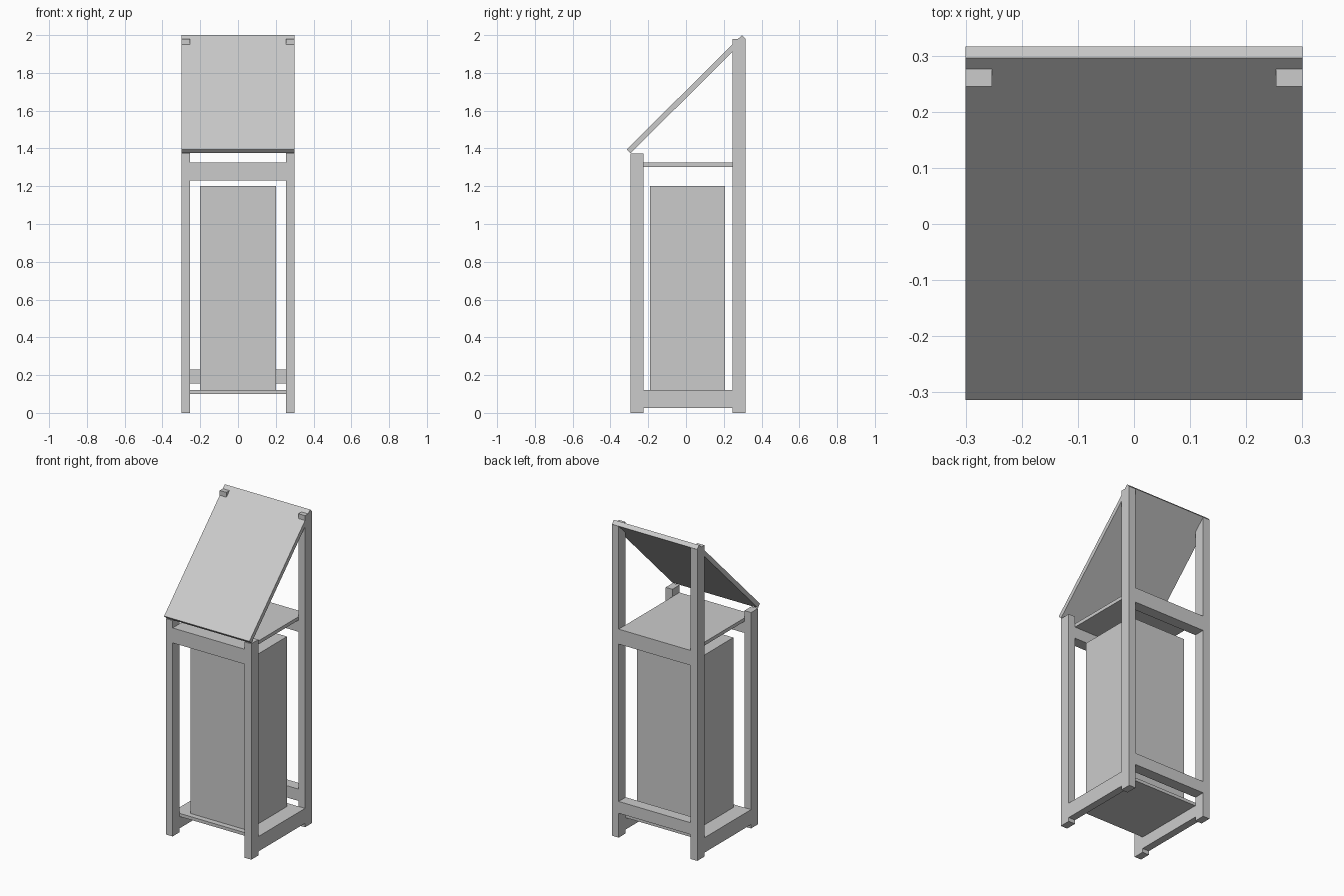
import bpy
import bmesh
from mathutils import Vector

default_cube = bpy.data.objects.get("Cube")
if default_cube:
    bpy.data.objects.remove(default_cube, do_unlink=True)

# Single plain grey for the whole stand
grey = bpy.data.materials.new("plain grey")
grey.use_nodes = True
colour = (0.6, 0.6, 0.6, 1)
grey.diffuse_color = colour
grey.node_tree.nodes["Principled BSDF"].inputs["Base Color"].default_value = colour


def finish(name, bm):
    bmesh.ops.recalc_face_normals(bm, faces=bm.faces)
    mesh = bpy.data.meshes.new(name)
    bm.to_mesh(mesh)
    bm.free()
    mesh.materials.append(grey)
    obj = bpy.data.objects.new(name, mesh)
    bpy.context.collection.objects.link(obj)
    return obj


def box(name, xs, ys, zs):
    """Box given by its lower and upper limit on each axis."""
    bm = bmesh.new()
    bmesh.ops.create_cube(bm, size=1)
    spans = (xs, ys, zs)
    for v in bm.verts:
        v.co = [(a + b) / 2 + c * (b - a) for (a, b), c in zip(spans, v.co)]
    return finish(name, bm)


def side_profile(name, points, half_width):
    """Extrude a (y, z) outline across the full width."""
    bm = bmesh.new()
    face = bm.faces.new([bm.verts.new((-half_width, y, z)) for y, z in points])
    new = bmesh.ops.extrude_face_region(bm, geom=[face])["geom"]
    verts = [g for g in new if isinstance(g, bmesh.types.BMVert)]
    bmesh.ops.translate(bm, verts=verts, vec=Vector((2 * half_width, 0, 0)))
    return finish(name, bm)


OUTER, INNER = 0.3, 0.253
FRONT = (-0.295, -0.225)
BACK = (0.245, 0.315)
BETWEEN = (FRONT[1], BACK[0])
ACROSS = (-INNER, INNER)

# Posts and low side rails, repeated on both sides
for side, sign in (("left", 1), ("right", -1)):
    xs = sorted((sign * INNER, sign * OUTER))
    box(f"front_post_{side}", xs, FRONT, (0, 1.372))
    box(f"back_post_{side}", xs, BACK, (0, 1.98))
    box(f"side_rail_{side}", xs, BETWEEN, (0.025, 0.12))

# Cross rails
box("front_upper_rail", ACROSS, FRONT, (1.23, 1.325))
box("back_upper_rail", ACROSS, BACK, (1.23, 1.325))
box("back_lower_rail", ACROSS, BACK, (0.155, 0.23))

# Shelves and the cabinet standing on the lower one
box("upper_shelf", ACROSS, BETWEEN, (1.303, 1.325))
box("lower_shelf", ACROSS, BETWEEN, (0.1, 0.12))
box("cabinet", (-0.2, 0.2), (-0.19, 0.207), (0.12, 1.2))

# Sloping roof board
side_profile("roof", [(-0.314, 1.395), (-0.294, 1.375), (0.316, 1.98), (0.296, 2.0)], OUTER)
